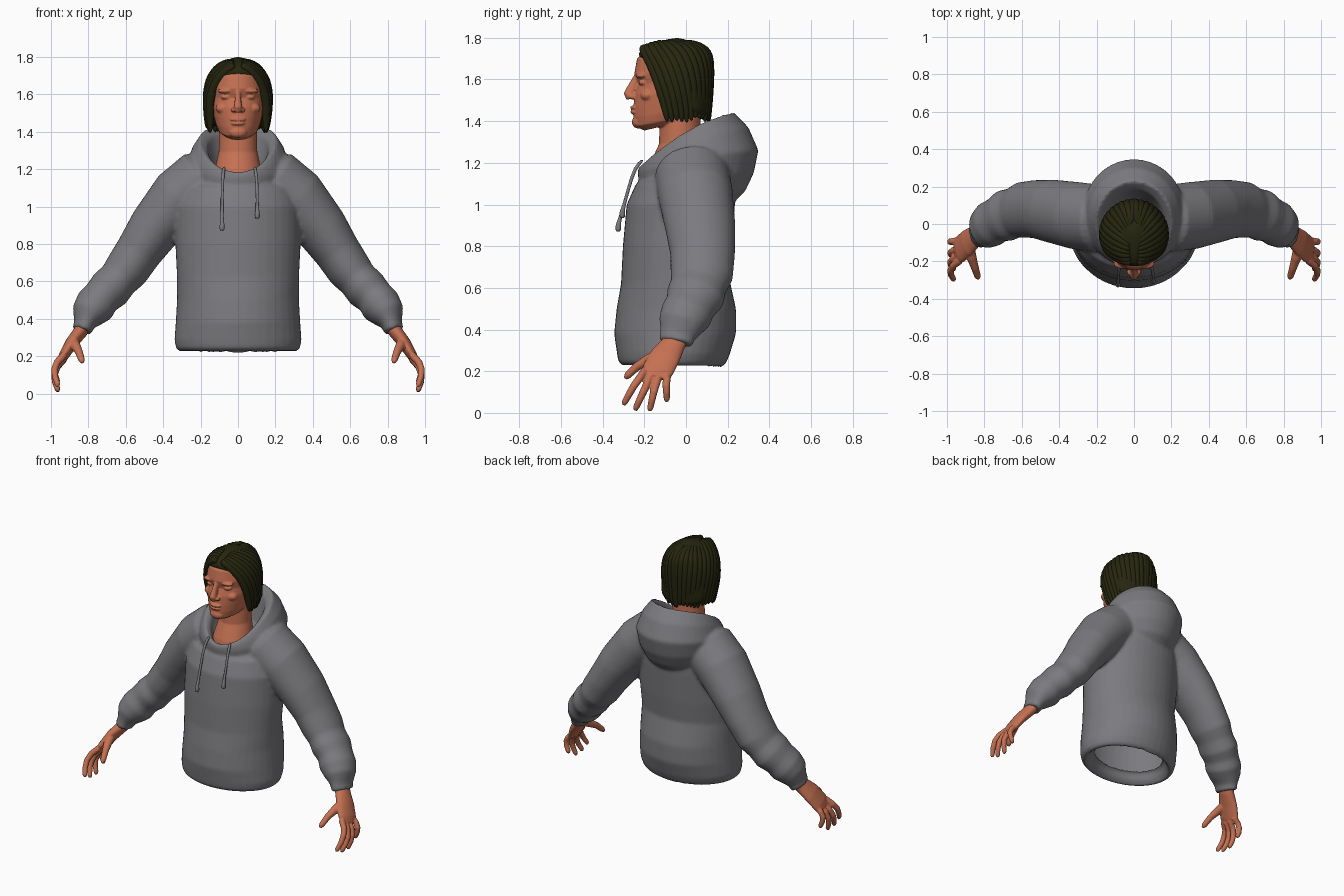
import bpy, bmesh, math, random
from mathutils import Vector, Matrix

random.seed(4)


def material(name, rgb):
    m = bpy.data.materials.new(name)
    m.diffuse_color = (*rgb, 1)
    return m


GREY = material("grey_fabric", (0.20, 0.195, 0.21))
SKIN = material("warm_skin", (0.56, 0.165, 0.085))
HAIR = material("dark_hair", (0.019, 0.019, 0.005))


def skin_rings(bm, rings):
    """Bridge equal rings of points into a closed solid."""
    vs = [[bm.verts.new(p) for p in r] for r in rings]
    n = len(vs[0])
    for a, b in zip(vs, vs[1:]):
        for i in range(n):
            j = (i + 1) % n
            bm.faces.new((a[i], a[j], b[j], b[i]))
    bm.faces.new(vs[0])
    bm.faces.new(vs[-1])


def loft(bm, rows, n=40):
    """Ellipses given as front y, front z, back y, back z, half width, side lift."""
    rings = []
    for yf, zf, yb, zb, rx, *lift in rows:
        ring = []
        for i in range(n):
            a = 2 * math.pi * i / n
            t = (1 - math.cos(a)) / 2
            up = (lift[0] if lift else 0) * math.sin(a) ** 2
            ring.append((rx * math.sin(a), yf + (yb - yf) * t, zf + (zb - zf) * t + up))
        rings.append(ring)
    skin_rings(bm, rings)


def tube(bm, pts, side=1, n=12):
    """Tube along x, y, z with a thickness radius and a width radius per point."""
    cs = [Vector((p[0] * side, p[1], p[2])) for p in pts]
    u, rings = None, []
    for i, c in enumerate(cs):
        t = (cs[min(i + 1, len(cs) - 1)] - cs[max(i - 1, 0)]).normalized()
        if u is None:
            u = Vector((0, 1, 0)) if abs(t.y) < 0.85 else Vector((1, 0, 0))
        u = (u - t * u.dot(t)).normalized()
        v = t.cross(u)
        ra, rb = pts[i][3], pts[i][-1]
        rings.append([c + u * rb * math.cos(2 * math.pi * k / n) + v * ra * math.sin(2 * math.pi * k / n)
                      for k in range(n)])
    skin_rings(bm, rings)


def ball(bm, c, s):
    m = Matrix.Translation(c) @ Matrix.Diagonal((*s, 1))
    bmesh.ops.create_uvsphere(bm, u_segments=16, v_segments=10, radius=1, matrix=m)


def finish(bm, name, mat, voxel=0, smooth=0, subsurf=0):
    bmesh.ops.recalc_face_normals(bm, faces=bm.faces[:])
    me = bpy.data.meshes.new(name)
    bm.to_mesh(me)
    bm.free()
    ob = bpy.data.objects.new(name, me)
    bpy.context.collection.objects.link(ob)
    bpy.context.view_layer.objects.active = ob
    if voxel:
        m = ob.modifiers.new("blend", "REMESH")
        m.mode, m.voxel_size = "VOXEL", voxel
        bpy.ops.object.modifier_apply(modifier=m.name)
    if smooth:
        m = ob.modifiers.new("soften", "SMOOTH")
        m.iterations = smooth
        bpy.ops.object.modifier_apply(modifier=m.name)
    if subsurf:
        m = ob.modifiers.new("round", "SUBSURF")
        m.levels = m.render_levels = subsurf
    ob.data.materials.clear()
    ob.data.materials.append(mat)
    for p in ob.data.polygons:
        p.use_smooth = True
        p.material_index = 0
    return ob


# Hoodie: body with a turned-in hem, fallen hood and sleeves blended into one skin
bm = bmesh.new()
loft(bm, [(-.25, .30, .14, .30, .255), (-.27, .25, .15, .25, .28), (-.30, .225, .165, .218, .305),
          (-.325, .245, .19, .235, .33), (-.332, .29, .21, .28, .34), (-.345, .38, .24, .38, .333),
          (-.333, .5, .24, .5, .326), (-.312, .62, .205, .66, .327), (-.303, .8, .22, .8, .335),
          (-.285, 1.0, .235, 1.0, .335), (-.24, 1.1, .24, 1.12, .31), (-.21, 1.12, .2, 1.18, .25)])
loft(bm, [(-.18, 1.0, .22, 1.0, .2), (-.215, 1.08, .285, 1.065, .23), (-.23, 1.13, .325, 1.15, .26),
          (-.232, 1.15, .348, 1.26, .275, .02), (-.23, 1.175, .30, 1.37, .245, .035),
          (-.218, 1.19, .228, 1.445, .205, .04), (-.19, 1.165, .185, 1.40, .165, .04),
          (-.165, 1.12, .14, 1.2, .13)])
for s in (1, -1):
    tube(bm, [(.12, .03, 1.18, .10, .13), (.19, .03, 1.14, .17, .18), (.31, .045, 1.05, .162, .18),
              (.445, .07, .885, .142, .168), (.53, .08, .76, .125, .155), (.597, .075, .66, .12, .15),
              (.64, .06, .61, .108, .135), (.685, .045, .56, .115, .14), (.73, .022, .515, .103, .122),
              (.765, .0, .47, .11, .125), (.80, -.025, .425, .093, .11), (.815, -.035, .385, .066, .092),
              (.822, -.042, .37, .056, .085), (.835, -.05, .335, .052, .082)], s, 32)
hoodie = finish(bm, "hoodie", GREY, 0.011, 5)

# Open the underside inside the hem so the garment is hollow
bm = bmesh.new()
bm.from_mesh(hoodie.data)
cap = [f for f in bm.faces if f.normal.z < -.5 and .27 < f.calc_center_median().z < .34
       and (f.calc_center_median().x / .25) ** 2 + ((f.calc_center_median().y + .055) / .19) ** 2 < .95]
bmesh.ops.delete(bm, geom=cap, context="FACES")
bm.to_mesh(hoodie.data)
bm.free()

# Drawstrings with knotted ends
for name, x, z in (("drawstring_right", .103, .935), ("drawstring_left", -.085, .87)):
    bm = bmesh.new()
    y = -.325 + (z - .87) * .3
    tube(bm, [(x * .85, -.205, 1.215, .009), (x * .95, -.245, 1.18, .009), (x, -.275, 1.08, .008),
              (x, y + .005, z + .05, .008), (x, y, z + .035, .014), (x, y, z + .006, .015), (x, y, z, .008)])
    finish(bm, name, GREY, subsurf=1)

# Head and neck
bm = bmesh.new()
loft(bm, [(-.2, 1.08, .1, 1.1, .15), (-.175, 1.19, .08, 1.2, .125), (-.13, 1.29, .07, 1.3, .103),
          (-.125, 1.42, .07, 1.42, .10)])
loft(bm, [(-.20, 1.355, .03, 1.41, .07), (-.245, 1.375, .06, 1.43, .102), (-.252, 1.42, .09, 1.46, .118),
          (-.252, 1.47, .1, 1.49, .128), (-.247, 1.53, .1, 1.53, .138), (-.23, 1.58, .1, 1.58, .14),
          (-.248, 1.63, .1, 1.63, .14), (-.235, 1.70, .09, 1.70, .13), (-.17, 1.76, .03, 1.76, .08)])
tube(bm, [(0, -.23, 1.615, .015, .02), (0, -.252, 1.57, .017, .024), (0, -.274, 1.528, .023, .027),
          (0, -.266, 1.508, .022, .02)])
ball(bm, (0, -.25, 1.465), (.042, .018, .010))
ball(bm, (0, -.249, 1.444), (.036, .018, .011))
ball(bm, (0, -.23, 1.395), (.048, .03, .03))
for s in (1, -1):
    ball(bm, (s * .022, -.256, 1.517), (.016, .02, .013))
    ball(bm, (s * .058, -.213, 1.618), (.052, .028, .014))
    ball(bm, (s * .062, -.201, 1.585), (.03, .027, .015))
    ball(bm, (s * .075, -.185, 1.525), (.045, .035, .03))
finish(bm, "head", SKIN, 0.005, 3)

# Hands
for name, s in (("hand_right", 1), ("hand_left", -1)):
    bm = bmesh.new()
    tube(bm, [(.812, -.03, .385, .04, .055), (.843, -.06, .33, .038, .058), (.89, -.10, .27, .034, .074),
              (.93, -.135, .205, .028, .076), (.95, -.145, .17, .018, .062)], s, 20)
    # start y and z, middle y and z, tip y and z of each finger
    for y0, z0, y1, z1, y2, z2 in ((-.195, .205, -.25, .13, -.295, .05), (-.165, .19, -.205, .10, -.24, .025),
                                   (-.13, .185, -.155, .10, -.172, .022), (-.09, .19, -.095, .13, -.092, .066)):
        tube(bm, [(.93, y0, z0, .02), (.967, (y0 + y1) / 2, (z0 + z1) / 2, .019), (.981, y1, z1, .0185),
                  (.978, (y1 + y2) / 2, (z1 + z2) / 2, .017), (.965, y2, z2, .015),
                  (.962, y2 - .003, z2 - .014, .008)], s)
    tube(bm, [(.885, -.10, .29, .03), (.868, -.18, .255, .027), (.85, -.235, .222, .021),
              (.836, -.28, .18, .018), (.832, -.292, .165, .009)], s)
    finish(bm, name, SKIN, 0.005, 3)

# Hair: base cap, cut away over the face
bm = bmesh.new()
loft(bm, [(-.06, 1.80, -.02, 1.80, .02), (-.19, 1.77, .06, 1.765, .10), (-.238, 1.725, .105, 1.70, .152),
          (-.215, 1.69, .122, 1.61, .17), (-.15, 1.63, .122, 1.53, .172), (-.07, 1.5, .118, 1.45, .163),
          (-.045, 1.42, .115, 1.41, .15)])
finish(bm, "hair_cap", HAIR, subsurf=1)

# Hair: locks sweeping from the middle parting down the sides and back
bm = bmesh.new()
COUNT = 13


def around(deg, rx, ry, z):
    a = math.radians(deg)
    return rx * math.sin(a), -.055 - ry * math.cos(a), z


for s in (1, -1):
    for i in range(COUNT):
        f = i / (COUNT - 1)
        j = random.uniform(-1, 1)
        path = [(.016, -.205 + .2 * f, 1.755 + .028 * min(1, 3 * f), .018),
                (*around(22 + 153 * f, .105, .162, 1.752 + .006 * j), .026),
                (*around(50 + 127 * f, .158, .168, 1.675), .028),
                (*around(65 + 113 * f, .168, .165, 1.57 + .01 * j), .027),
                (*around(74 + 104 * f, .158 + .004 * j, .16, 1.47), .024),
                (*around(78 + 100 * f, .158 + .008 * j, .165, 1.40 + .014 * j), .010)]
        tube(bm, path, s, 8)
finish(bm, "hair_locks", HAIR, subsurf=2)
